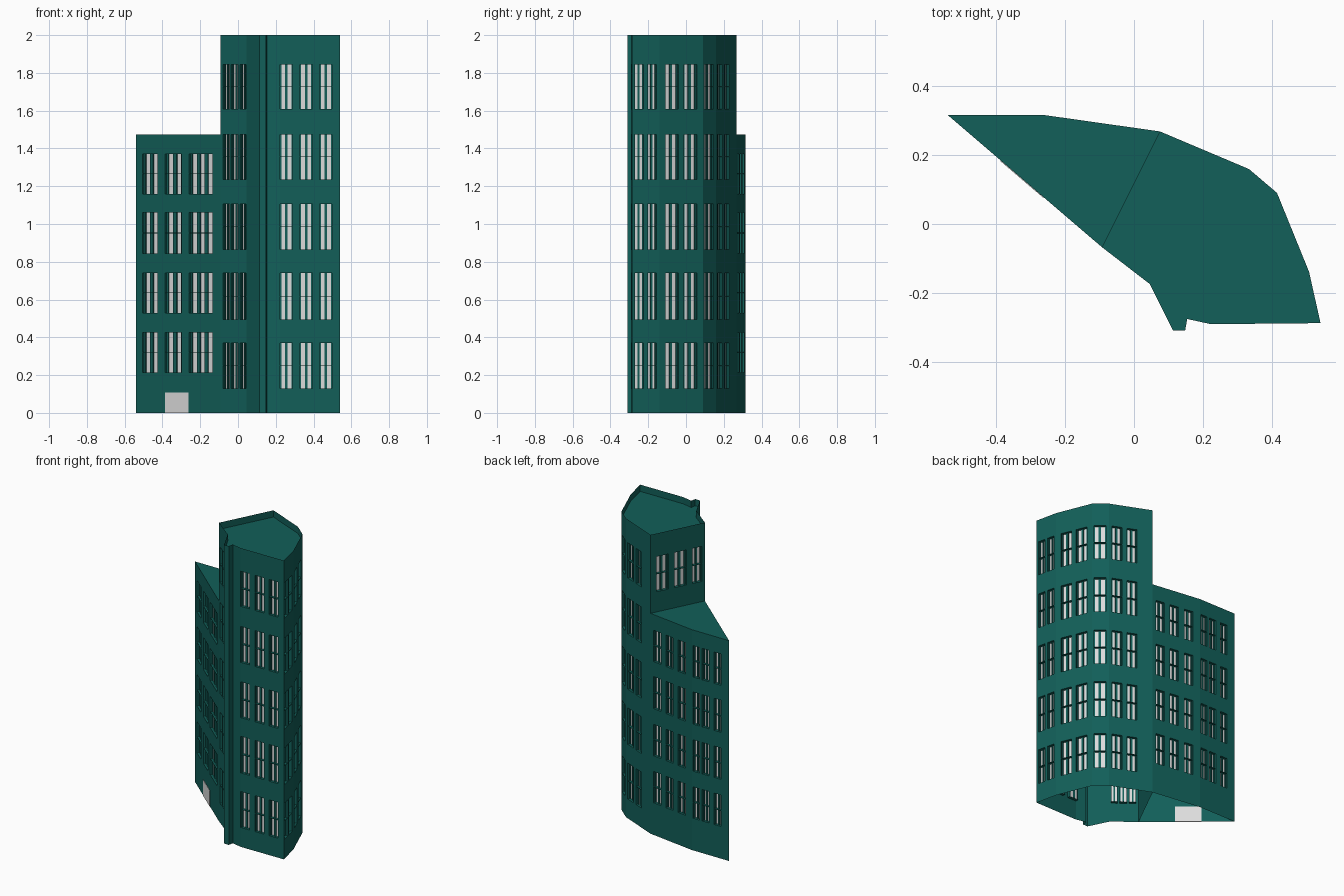
import bpy, bmesh
from mathutils import Vector

cube = bpy.data.objects.get("Cube")
if cube:
    bpy.data.objects.remove(cube, do_unlink=True)


def material(name, rgb):
    m = bpy.data.materials.new(name)
    m.use_nodes = True
    m.diffuse_color = (*rgb, 1)
    m.node_tree.nodes["Principled BSDF"].inputs["Base Color"].default_value = (*rgb, 1)
    return m


GREEN = material("dark_teal", (0.006, 0.115, 0.1))
GREY = material("light_grey", (0.72, 0.72, 0.72))


def finish(bm, name, mat):
    mesh = bpy.data.meshes.new(name)
    bm.to_mesh(mesh)
    bm.free()
    mesh.materials.append(mat)
    obj = bpy.data.objects.new(name, mesh)
    bpy.context.collection.objects.link(obj)
    return obj


def face(bm, points):
    bm.faces.new([bm.verts.new(p) for p in points])


class Facet:
    """Upright wall plane from p to q; u runs along it, d runs inward."""

    def __init__(self, p, q):
        self.p = Vector((*p, 0))
        run = Vector((*q, 0)) - self.p
        self.length = run.length
        self.dir = run.normalized()
        self.inward = Vector((-self.dir.y, self.dir.x, 0))

    def at(self, u, z, d=0):
        return self.p + self.dir * u + self.inward * d + Vector((0, 0, z))

    def quad(self, bm, u0, u1, z0, z1, d=0):
        face(bm, [self.at(u0, z0, d), self.at(u1, z0, d),
                  self.at(u1, z1, d), self.at(u0, z1, d)])

    def box(self, bm, u0, u1, z0, z1, d0, d1):
        a = [self.at(u, z, d0) for u, z in ((u0, z0), (u1, z0), (u1, z1), (u0, z1))]
        b = [v + self.inward * (d1 - d0) for v in a]
        face(bm, a)
        face(bm, b[::-1])
        for i in range(4):
            j = (i + 1) % 4
            face(bm, [a[j], a[i], b[i], b[j]])


DEPTH = 0.02
panes = bmesh.new()
frames = bmesh.new()


def window(walls, f, u0, u1, z0, z1, count):
    # Reveal around the opening
    rim = [(u0, z0), (u1, z0), (u1, z1), (u0, z1)]
    for (ua, za), (ub, zb) in zip(rim, rim[1:] + rim[:1]):
        face(walls, [f.at(ua, za), f.at(ub, zb), f.at(ub, zb, DEPTH), f.at(ua, za, DEPTH)])
    f.quad(panes, u0, u1, z0, z1, DEPTH)
    # Upright bars and one thin shelf-like crossbar
    pitch = (u1 - u0) / count
    half = pitch * 0.2
    for i in range(count + 1):
        c = u0 + i * pitch
        f.box(frames, max(u0, c - half), min(u1, c + half), z0, z1, DEPTH - 0.007, DEPTH + 0.002)
    mid = (z0 + z1) / 2
    f.box(frames, u0, u1, mid - 0.0015, mid + 0.0015, 0.002, DEPTH)


def wall(bm, p, q, top, rows, spans):
    """Wall sheet with an opening wherever a span crosses a row."""
    f = Facet(p, q)
    spans = [(s[0] * f.length, s[1] * f.length, s[2] if len(s) > 2 else 2) for s in spans]
    rows = rows if spans else []
    us = sorted({0, f.length, *(s[0] for s in spans), *(s[1] for s in spans)})
    zs = sorted({0, top, *(z for r in rows for z in r)})
    for u0, u1 in zip(us, us[1:]):
        panel = next((s for s in spans if s[0] == u0), None)
        for z0, z1 in zip(zs, zs[1:]):
            if panel and (z0, z1) in rows:
                window(bm, f, u0, u1, z0, z1, panel[2])
            else:
                f.quad(bm, u0, u1, z0, z1)


# Plan corners, anticlockwise, each with the window spans of the wall that follows
NEAR, FAR = (-0.093, -0.067), (0.075, 0.268)
TOWER = [
    (NEAR, [(0.09, 0.34), (0.41, 0.67), (0.74, 0.97)]),
    ((0.046, -0.174), []),
    ((0.113, -0.309), []),
    ((0.148, -0.309), []),
    ((0.154, -0.275), []),
    ((0.223, -0.29), [(0.0, 0.21), (0.33, 0.54), (0.66, 0.87)]),
    ((0.54, -0.287), [(0.1, 0.42), (0.56, 0.88)]),
    ((0.507, -0.139), [(0.13, 0.43), (0.56, 0.86)]),
    ((0.414, 0.09), [(0.12, 0.82)]),
    ((0.333, 0.159), [(0.07, 0.3), (0.41, 0.64)]),
]
WING = [
    (FAR, [(0.07, 0.25), (0.37, 0.55), (0.67, 0.85)]),
    ((-0.264, 0.316), [(0.03, 0.21), (0.28, 0.46), (0.6, 0.79)]),
    ((-0.54, 0.316), [(0.076, 0.256), (0.345, 0.536), (0.626, 0.906, 3)]),
]
TOWER_ROWS = [(0.13, 0.37), (0.495, 0.74), (0.865, 1.105), (1.235, 1.475), (1.61, 1.845)]
WING_ROWS = [(0.215, 0.425), (0.53, 0.74), (0.845, 1.06), (1.16, 1.37)]
TOWER_TOP, WING_TOP, ROOF_Z = 2.0, 1.475, 1.955


def ring(bm, plan, end, top, rows):
    corners = [c for c, _ in plan] + [end]
    for (p, spans), q in zip(plan, corners[1:]):
        wall(bm, p, q, top, rows, spans)


# Tower walls, including the wall shared with the wing
bm = bmesh.new()
ring(bm, TOWER, FAR, TOWER_TOP, TOWER_ROWS)
wall(bm, FAR, NEAR, TOWER_TOP, TOWER_ROWS[-1:], [(0.11, 0.33), (0.44, 0.66), (0.77, 0.95)])
finish(bm, "tower_walls", GREEN)

# Wing walls
bm = bmesh.new()
ring(bm, WING, NEAR, WING_TOP, WING_ROWS)
finish(bm, "wing_walls", GREEN)

# Roofs; the tower roof sits below its parapet
for name, corners, z in (
    ("tower_roof", [c for c, _ in TOWER] + [FAR], ROOF_Z),
    ("wing_roof", [c for c, _ in WING] + [NEAR], WING_TOP),
):
    bm = bmesh.new()
    face(bm, [(x, y, z) for x, y in corners])
    bmesh.ops.triangulate(bm, faces=bm.faces[:])
    finish(bm, name, GREEN)

# Entrance plate in the wing
bm = bmesh.new()
front = Facet(WING[-1][0], NEAR)
front.box(bm, 0.345 * front.length, 0.622 * front.length, 0, 0.107, -0.002, 0.002)
finish(bm, "front_door", GREY)

finish(panes, "window_panes", GREY)
finish(frames, "window_frames", GREEN)
